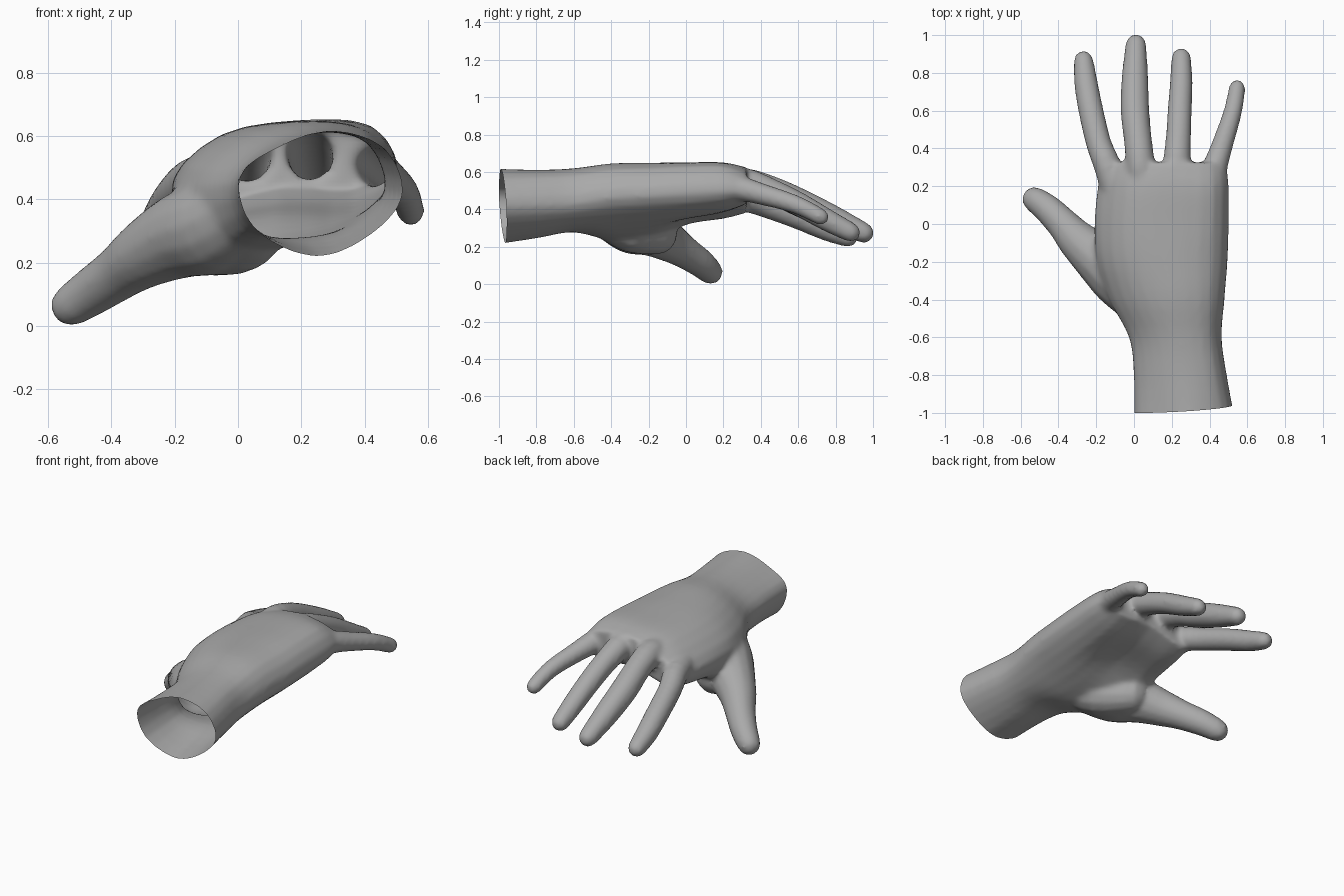
import bpy, bmesh, math
from mathutils import Vector

old = bpy.data.objects.get("Cube")
if old:
    bpy.data.objects.remove(old, do_unlink=True)

skin = bpy.data.materials.new("plain_grey")
skin.use_nodes = True
GREY = (0.4, 0.4, 0.4, 1)
skin.diffuse_color = GREY
skin.node_tree.nodes["Principled BSDF"].inputs["Base Color"].default_value = GREY

bm = bmesh.new()


def spline(points, steps, closed=False):
    """Smooth curve through points of any dimension."""
    pts = [Vector(p) for p in points]
    n = len(pts)

    def pick(i):
        return pts[i % n] if closed else pts[min(max(i, 0), n - 1)]

    result = []
    for i in range(n if closed else n - 1):
        a, b, c, d = (pick(i + k) for k in (-1, 0, 1, 2))
        for s in range(steps):
            t = s / steps
            result.append(b + (c - a) * (t / 2) + (a * 2 - b * 5 + c * 4 - d) * (t * t / 2)
                          + (b * 3 - a - c * 3 + d) * (t ** 3 / 2))
    return result if closed else result + [pts[-1]]


def loft(rings):
    """Closed skin over a list of equal-length rings."""
    loops = [[bm.verts.new(p) for p in ring] for ring in rings]
    n = len(loops[0])
    faces = [bm.faces.new(loops[0][::-1]), bm.faces.new(loops[-1])]
    for a, b in zip(loops, loops[1:]):
        for i in range(n):
            j = (i + 1) % n
            faces.append(bm.faces.new((a[i], a[j], b[j], b[i])))
    bmesh.ops.recalc_face_normals(bm, faces=faces)


def digit(path, sides=14):
    """Tapered tube through (x, y, z, radius) points with a rounded tip."""
    curve = spline(path, 3)
    pts = [p.xyz for p in curve]
    radii = [p[3] for p in curve]
    # Rounded tip: short rings past the last point
    out = (pts[-1] - pts[-2]).normalized()
    end, r = pts[-1].copy(), radii[-1]
    for a in (35, 65, 85):
        pts.append(end + out * r * math.sin(math.radians(a)))
        radii.append(r * math.cos(math.radians(a)))
    rings = []
    for i, p in enumerate(pts):
        t = (pts[min(i + 1, len(pts) - 1)] - pts[max(i - 1, 0)]).normalized()
        u = t.cross(Vector((0, 0, 1))).normalized()
        v = u.cross(t)
        angles = [2 * math.pi * k / sides for k in range(sides)]
        rings.append([p + (u * math.cos(a) + v * math.sin(a)) * radii[i] for a in angles])
    loft(rings)


# Wrist and palm: y, left x, right x, then heights around the eight-sided section
sections = [
    (-1.06, .003, .54, .47, .56, .62, .56, .41, .28, .205, .30),
    (-.80, .0, .492, .46, .56, .612, .57, .42, .30, .245, .31),
    (-.60, -.025, .465, .45, .565, .62, .58, .43, .32, .28, .30),
    (-.40, -.13, .480, .44, .585, .645, .61, .46, .33, .25, .25),
    (-.20, -.195, .496, .45, .60, .648, .62, .47, .34, .27, .23),
    (.00, -.208, .503, .46, .605, .648, .63, .48, .36, .35, .32),
    (.20, -.19, .503, .46, .60, .648, .63, .49, .39, .39, .35),
    (.325, -.168, .488, .46, .57, .625, .59, .50, .43, .44, .38),
]
across = (0, .22, .55, .88, 1, .8, .47, .1)
loft([spline([(s[1] + (s[2] - s[1]) * f, s[0], z) for f, z in zip(across, s[3:])], 3, True)
      for s in spline(sections, 4)])

# Index finger
digit([(-.09, .12, .47, .07), (-.138, .30, .462, .073), (-.185, .42, .425, .068),
       (-.228, .60, .36, .067), (-.255, .75, .295, .063), (-.267, .865, .25, .053)])
# Middle finger
digit([(.05, .12, .52, .075), (.035, .30, .545, .078), (.02, .45, .507, .075),
       (.005, .60, .44, .077), (.005, .78, .355, .071), (.01, .95, .275, .056)])
# Ring finger
digit([(.22, .12, .53, .075), (.225, .30, .55, .075), (.235, .45, .50, .068),
       (.242, .60, .43, .065), (.25, .75, .345, .061), (.25, .88, .278, .053)])
# Little finger
digit([(.41, .10, .50, .07), (.425, .28, .51, .068), (.465, .41, .48, .058),
       (.522, .59, .425, .05), (.546, .72, .36, .045)])
# Thumb
digit([(.04, -.43, .37, .12), (-.07, -.30, .315, .15), (-.18, -.19, .285, .137),
       (-.295, -.09, .225, .108), (-.372, -.005, .17, .088), (-.455, .078, .113, .078),
       (-.525, .13, .066, .068)])
# Fleshy pad below the thumb root
digit([(.08, -.46, .37, .10), (.01, -.30, .30, .13), (-.09, -.16, .27, .115)])

mesh = bpy.data.meshes.new("hand")
bm.to_mesh(mesh)
bm.free()
hand = bpy.data.objects.new("hand", mesh)
bpy.context.collection.objects.link(hand)

# Fuse the parts into one skin and soften the joins
fuse = hand.modifiers.new("fuse", 'REMESH')
fuse.mode = 'VOXEL'
fuse.voxel_size = 0.014
soften = hand.modifiers.new("soften", 'SMOOTH')
soften.factor = 0.5
soften.iterations = 8
graph = bpy.context.evaluated_depsgraph_get()
fused = bpy.data.meshes.new_from_object(hand.evaluated_get(graph))
hand.modifiers.clear()
hand.data = fused

# Cut the wrist open along a slightly slanted plane
bm = bmesh.new()
bm.from_mesh(fused)
bmesh.ops.bisect_plane(bm, geom=bm.verts[:] + bm.edges[:] + bm.faces[:],
                       plane_co=(.1, -1, .56), plane_no=(.07, -1, -.07), clear_outer=True)
for f in bm.faces:
    f.smooth = True
    f.material_index = 0
bm.to_mesh(fused)
bm.free()
fused.materials.clear()
fused.materials.append(skin)
